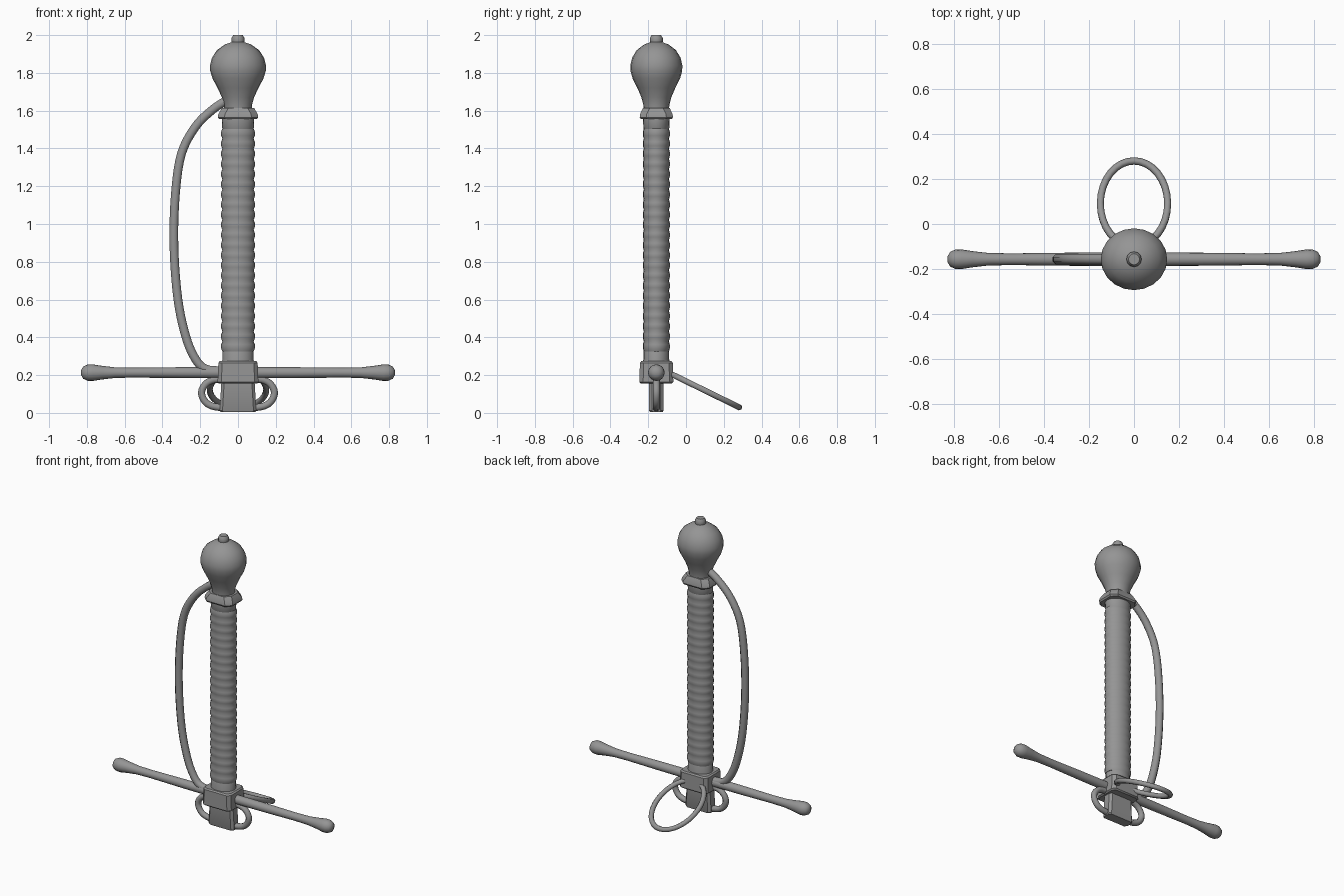
import bpy, bmesh, math
from mathutils import Vector

if "Cube" in bpy.data.objects:
    bpy.data.objects.remove(bpy.data.objects["Cube"])

CY = -0.157  # depth of the hilt axis
steel = bpy.data.materials.new("grey_steel")
steel.use_nodes = True
steel.diffuse_color = (0.3, 0.3, 0.3, 1)
steel.node_tree.nodes["Principled BSDF"].inputs["Base Color"].default_value = (0.3, 0.3, 0.3, 1)


def finish(name, bm, angle=35):
    bmesh.ops.recalc_face_normals(bm, faces=bm.faces)
    mesh = bpy.data.meshes.new(name)
    bm.to_mesh(mesh)
    bm.free()
    mesh.materials.append(steel)
    ob = bpy.data.objects.new(name, mesh)
    bpy.context.collection.objects.link(ob)
    bpy.ops.object.select_all(action='DESELECT')
    ob.select_set(True)
    bpy.context.view_layer.objects.active = ob
    bpy.ops.object.shade_smooth_by_angle(angle=math.radians(angle))
    return ob


def skin(bm, rings, closed=False):
    """Joins rings of points into a tube, capped unless closed."""
    loops = [[bm.verts.new(p) for p in ring] for ring in rings]
    n = len(loops[0])
    pairs = list(zip(loops, loops[1:])) + ([(loops[-1], loops[0])] if closed else [])
    for a, b in pairs:
        for i in range(n):
            j = (i + 1) % n
            bm.faces.new((a[i], a[j], b[j], b[i]))
    if not closed:
        bm.faces.new(loops[0][::-1])
        bm.faces.new(loops[-1])


def lathe(name, profile, depth=1.0, sides=20, angle=35):
    """Turned part from (radius, z) points, squashed front to back."""
    turn = [2 * math.pi * i / sides for i in range(sides)]
    bm = bmesh.new()
    skin(bm, [[(r * math.cos(a), CY + depth * r * math.sin(a), z) for a in turn]
              for r, z in profile])
    return finish(name, bm, angle)


def block(name, sections, corner):
    """Block with chamfered corners from (half width, half depth, z) sections."""
    bm = bmesh.new()
    rings = []
    for x, y, z in sections:
        c = corner
        flat = [(x, y - c), (x - c, y), (c - x, y), (-x, y - c),
                (-x, c - y), (c - x, -y), (x - c, -y), (x, c - y)]
        rings.append([(px, CY + py, z) for px, py in flat])
    skin(bm, rings)
    return finish(name, bm)


def smooth_path(points, steps=5):
    """Catmull-Rom points through a short list."""
    pts = [Vector(p) for p in points]
    pts = [2 * pts[0] - pts[1]] + pts + [2 * pts[-1] - pts[-2]]
    out = []
    for a, b, c, d in zip(pts, pts[1:], pts[2:], pts[3:]):
        for k in range(steps):
            t = k / steps
            out.append(0.5 * (2 * b + (c - a) * t + (2 * a - 5 * b + 4 * c - d) * t * t
                              + (3 * b - a - 3 * c + d) * t ** 3))
    return out + [pts[-2]]


def rod(name, path, radius, normal, closed=False, sides=8):
    """Rod along a planar path; normal is the plane's normal."""
    normal = Vector(normal).normalized()
    rings = []
    last = len(path) - 1
    for i, p in enumerate(path):
        before = path[i - 1] if i or closed else p
        after = path[(i + 1) % len(path)] if i < last or closed else p
        side = (after - before).normalized().cross(normal)
        rings.append([p + radius * (math.cos(a) * side + math.sin(a) * normal)
                      for a in (2 * math.pi * (k + 0.5) / sides for k in range(sides))])
    bm = bmesh.new()
    skin(bm, rings, closed)
    return finish(name, bm, 50)


# Pommel and its button
lathe("pommel", [(0.072, 1.6), (0.074, 1.63), (0.085, 1.67), (0.108, 1.72), (0.135, 1.77),
                 (0.147, 1.81), (0.148, 1.84), (0.138, 1.88), (0.112, 1.92),
                 (0.07, 1.95), (0.025, 1.966)], 0.93)
lathe("pommel_button", [(0.03, 1.95), (0.034, 1.965), (0.034, 1.985), (0.025, 2.0)], 1, 12)

# Collar under the pommel
block("pommel_collar", [(0.1, 0.082, 1.555), (0.107, 0.088, 1.565),
                        (0.104, 0.086, 1.582), (0.085, 0.07, 1.615)], 0.035)

# Grip with wire-wrapped ridges, and a ferrule at each end
wraps = 22
low, high = 0.325, 1.505
pitch = (high - low) / wraps
ridges = []
for i in range(wraps):
    z = low + i * pitch
    ridges += [(0.083, z), (0.089, z + pitch * 0.3), (0.089, z + pitch * 0.7)]
lathe("grip", ridges + [(0.083, high)], 0.8, 20, 45)
lathe("lower_ferrule", [(0.084, 0.26), (0.084, 0.275), (0.081, 0.285),
                        (0.081, 0.322), (0.076, 0.332)], 0.84)
lathe("upper_ferrule", [(0.078, 1.495), (0.083, 1.503), (0.086, 1.55), (0.086, 1.57)], 0.82)

# Guard block and the blade socket below it
block("guard_block", [(0.1, 0.082, 0.155), (0.108, 0.09, 0.163),
                      (0.104, 0.087, 0.265), (0.097, 0.08, 0.274)], 0.02)
block("blade_socket", [(0.093, 0.034, 0.005), (0.097, 0.038, 0.012), (0.088, 0.038, 0.165)], 0.015)

# Straight guard arms with swollen ends
arm = [(0.03, 0.05), (0.029, 0.3), (0.026, 0.55), (0.028, 0.65), (0.036, 0.72),
       (0.044, 0.77), (0.043, 0.797), (0.032, 0.82), (0.014, 0.83)]
for name, side in (("left_guard_arm", 1), ("right_guard_arm", -1)):
    ring = [2 * math.pi * i / 16 for i in range(16)]
    bm = bmesh.new()
    skin(bm, [[(side * x, CY + r * math.cos(a), 0.213 + r * math.sin(a)) for a in ring]
              for r, x in arm])
    finish(name, bm, 40)

# Knuckle bow from guard to pommel
bow = [(-0.08, 0.222), (-0.17, 0.232), (-0.225, 0.285), (-0.275, 0.4), (-0.318, 0.6),
       (-0.339, 0.88), (-0.332, 1.15), (-0.3, 1.37), (-0.225, 1.515), (-0.135, 1.605), (-0.06, 1.655)]
rod("knuckle_bow", smooth_path([(x, CY, z) for x, z in bow]), 0.025, (0, 1, 0))

# Side loops beside the blade socket
loop = [(0.07, 0.178), (0.13, 0.175), (0.172, 0.152), (0.193, 0.11),
        (0.178, 0.065), (0.14, 0.037), (0.07, 0.025)]
for name, side in (("left_side_loop", 1), ("right_side_loop", -1)):
    rod(name, smooth_path([(side * x, CY, z) for x, z in loop], 4), 0.02, (0, 1, 0))

# Tilted ring behind the guard
slope = -0.49
ring_path = []
for i in range(32):
    a = 2 * math.pi * i / 32
    y = 0.19 * math.sin(a)
    ring_path.append(Vector((0.15 * math.cos(a), 0.091 + y, 0.123 + slope * y)))
rod("guard_ring", ring_path, 0.0165, (0, -slope, 1), True)
